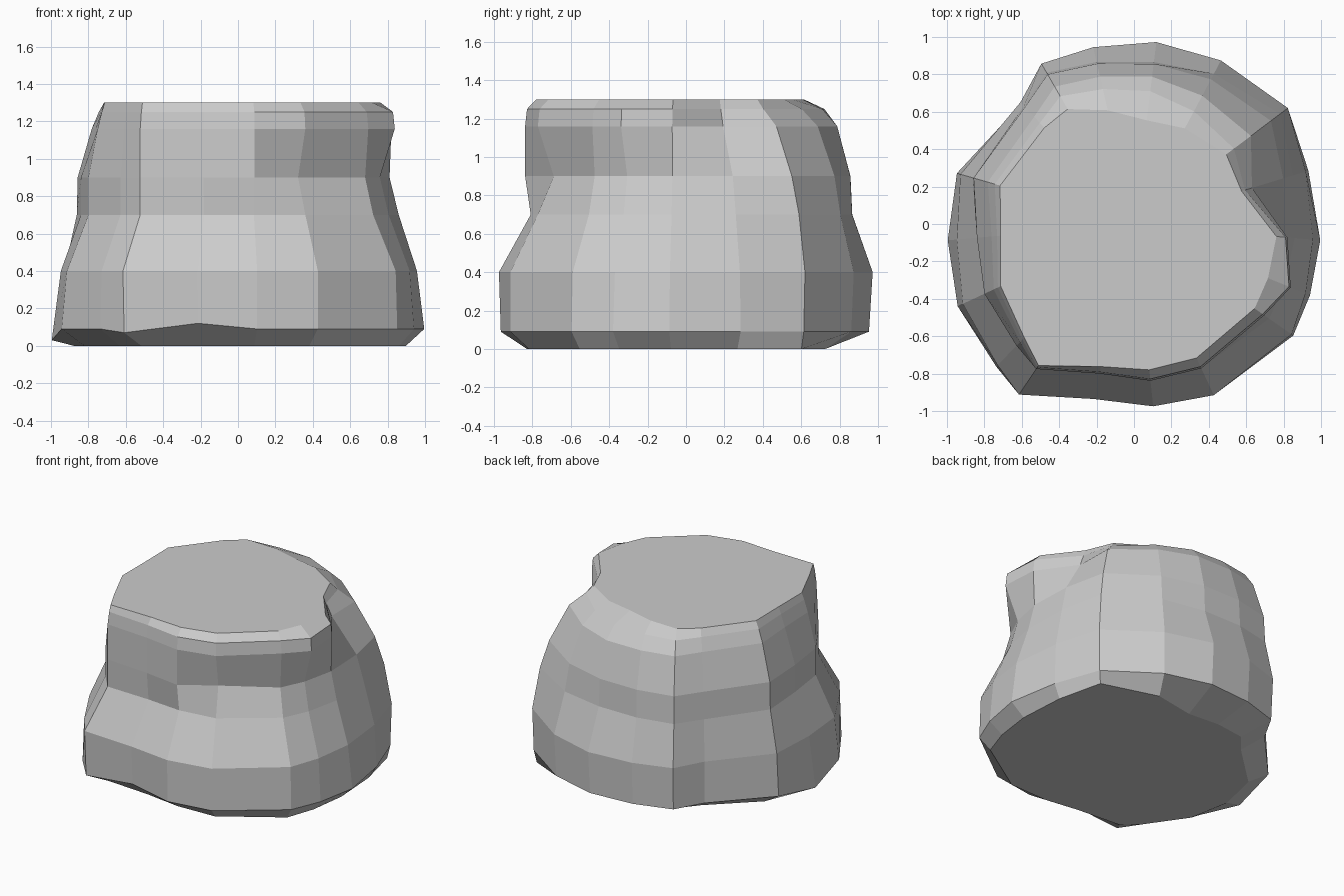
import bpy, bmesh
from math import radians, cos, sin

if "Cube" in bpy.data.objects:
    bpy.data.objects.remove(bpy.data.objects["Cube"])

# Base outline: direction in degrees and radius of each vertical edge line
ANGLES = [-5, 17, 37, 62, 83, 103, 120, 133, 164, 185, 205, 226, 236, 257, 276, 295, 325, 338]
RADII = [.98, .97, 1.03, .99, .98, .97, .99, .89, .98, .98, 1.03, 1.06, 1.1, .96, .98, 1.02, 1.05, 1.01]
N = len(ANGLES)

# Rings: height and outline scale at the key edge lines, blended in between
KEYS = [0, 2, 4, 7, 9, 12, 14, 16, N]
RINGS = [
    (0, [.92, .97, .69, .81, .9, .84, .85, .92]),
    (.09, [1.02, .99, .98, .99, 1.02, .99, .99, .99]),
    (.4, [.98, 1, 1, 1, .97, 1, 1, .98]),
    (.7, [.88, .95, .89, .97, .86, .85, .83, .84]),
    (.9, [.83, .89, .88, .96, .86, .85, .86, .79]),
    (1.16, [.84, .76, .81, .88, .78, .85, .86, .81]),
    (1.25, [.83, .65, .73, .83, .75, .84, .85, .80]),
    (1.3, [.78, .6, .57, .79, .73, .83, .8, .75]),
]
# Notch on the right, dent in the front, and the overhanging lip between them
DENTS = {(5, 1): -.12, (6, 1): -.1, (7, 1): -.07, (4, 15): -.08, (5, 17): .07, (6, 17): .07}
# Uneven foot: height changes along the lowest edge
LIFTS = {(1, 9): -.06, (1, 12): -.02, (1, 13): .03}


def scale_at(scales, i):
    """Blend the key scales to edge line i."""
    s = scales + scales[:1]
    k = max(k for k in range(8) if KEYS[k] <= i)
    t = (i - KEYS[k]) / (KEYS[k + 1] - KEYS[k])
    return s[k] + (s[k + 1] - s[k]) * t


# Flat-topped boulder, flat shaded
bm = bmesh.new()
loops = []
for ri, (z, scales) in enumerate(RINGS):
    loop = []
    for i in range(N):
        r = RADII[i] * (scale_at(scales, i) + DENTS.get((ri, i), 0))
        a = radians(ANGLES[i])
        loop.append(bm.verts.new((r * cos(a), r * sin(a), z + LIFTS.get((ri, i), 0))))
    loops.append(loop)
for low, high in zip(loops, loops[1:]):
    for i in range(N):
        j = (i + 1) % N
        bm.faces.new((low[i], low[j], high[j], high[i]))
bm.faces.new(loops[0][::-1])
bm.faces.new(loops[-1])
bmesh.ops.recalc_face_normals(bm, faces=bm.faces)
mesh = bpy.data.meshes.new("boulder")
bm.to_mesh(mesh)
bm.free()
bpy.context.collection.objects.link(bpy.data.objects.new("boulder", mesh))
